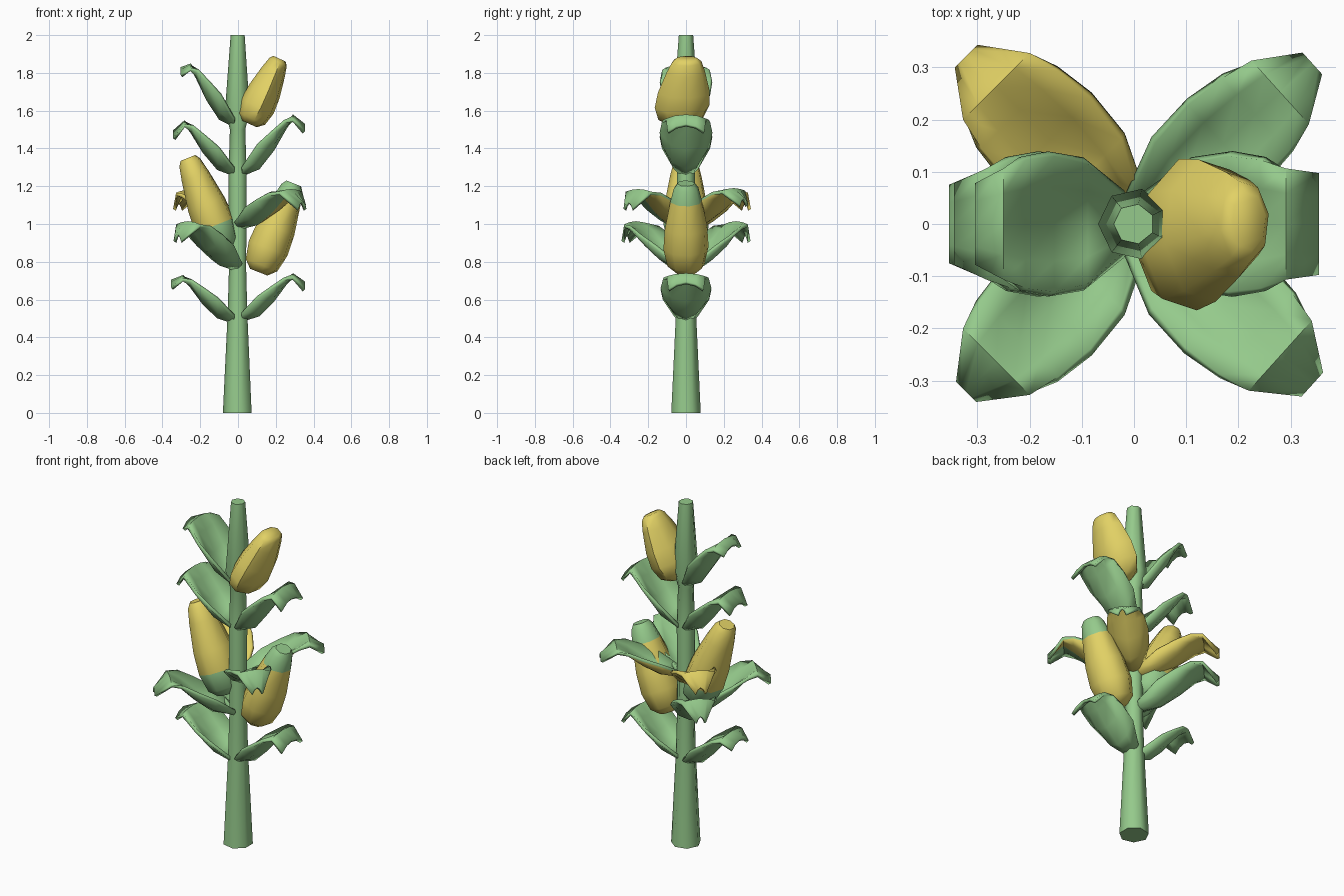
import bpy, math
from mathutils import Vector

if "Cube" in bpy.data.objects:
    bpy.data.objects.remove(bpy.data.objects["Cube"])


def material(name, rgb):
    m = bpy.data.materials.new(name)
    m.diffuse_color = (*rgb, 1)
    m.use_nodes = True
    m.node_tree.nodes["Principled BSDF"].inputs["Base Color"].default_value = m.diffuse_color
    return m


GREEN = material("leaf green", (0.30, 0.59, 0.26))
YELLOW = material("corn yellow", (0.76, 0.64, 0.13))


def add_object(name, verts, faces, mats):
    mesh = bpy.data.meshes.new(name)
    mesh.from_pydata(verts, [], faces)
    mesh.update()
    ob = bpy.data.objects.new(name, mesh)
    bpy.context.collection.objects.link(ob)
    for m in mats:
        mesh.materials.append(m)
    return ob


def loft(name, rings, mats):
    """Skin a list of equal rings and cap both ends."""
    n = len(rings[0])
    verts = [v for ring in rings for v in ring]
    faces = [(i * n + j, i * n + (j + 1) % n, (i + 1) * n + (j + 1) % n, (i + 1) * n + j)
             for i in range(len(rings) - 1) for j in range(n)]
    faces.append(tuple(reversed(range(n))))
    faces.append(tuple(range(len(verts) - n, len(verts))))
    return add_object(name, verts, faces, mats)


def circle(n, phase=0.0):
    return [(math.cos(phase + 2 * math.pi * k / n), math.sin(phase + 2 * math.pi * k / n))
            for k in range(n)]


# stalk: tapered, flaring again under the tip
profile = [(0, .08), (.52, .055), (.76, .048), (1.27, .05), (1.5, .043), (1.6, .069), (2, .039)]
loft("stalk", [[(r * c, r * s, z) for c, s in circle(7, .45)] for z, r in profile], [GREEN])


def leaf(name, deg, z0, length, crest, tip, width, tip_width, top=GREEN, under=GREEN, half=False):
    """Cupped blade that rises to a rounded crest and droops at its end."""
    stations = [(.05, 0, .10, .38),
                (.29, .11 * crest, .50 * crest, .88),
                (.50, .42 * crest, .72 * crest, 1),
                (.68, .78 * crest, .90 * crest, .95),
                (.82, crest, .93 * crest, .82),
                (1, tip, tip - .04, tip_width)]
    a = math.radians(deg)
    out, side = Vector((math.cos(a), math.sin(a), 0)), Vector((-math.sin(a), math.cos(a), 0))
    cols = (-1, -.55, 0, .55, 1)
    n = len(cols)
    verts = [out * (t * length) + side * (u * w * width) + Vector((0, 0, z0 + c + (e - c) * u * u))
             for t, c, e, w in [(t, c, e if i else .03, w)
                                for i, (t, c, e, w) in enumerate(stations)] for u in cols]
    faces = [(i * n + j, (i + 1) * n + j, (i + 1) * n + j + 1, i * n + j + 1)
             for i in range(len(stations) - 1) for j in range(n - 1)]
    ob = add_object(name, verts, faces, [top, top, under])
    # underside takes the next slot; a half-coloured leaf keeps one side plain
    for k, p in enumerate(ob.data.polygons):
        p.material_index = 0 if half and k % (n - 1) < 2 else 1
    mod = ob.modifiers.new("thickness", 'SOLIDIFY')
    mod.thickness = .018
    mod.offset = -1
    mod.material_offset = 1


# side leaves
leaf("lower_leaf_right", 0, .50, .355, .24, .195, .125, .75)
leaf("lower_leaf_left", 180, .49, .355, .24, .215, .125, .6)
leaf("upper_leaf_right", 0, 1.27, .355, .31, .26, .13, .75)
leaf("upper_leaf_left", 180, 1.27, .345, .28, .225, .13, .6)
leaf("top_leaf_left", 180, 1.53, .305, .32, .30, .13, .6)

# diagonal leaves
leaf("middle_leaf_front_left", 225, .77, .455, .245, .18, .11, .25)
leaf("middle_leaf_back_left", 135, .77, .455, .245, .18, .11, .25)
leaf("high_leaf_front_right", -42, .99, .46, .195, .13, .11, .28, GREEN, YELLOW, True)
leaf("high_leaf_back_right", 42, .99, .46, .20, .15, .10, .28, GREEN, YELLOW)
leaf("high_leaf_back_left", 135, .98, .455, .20, .14, .11, .28, YELLOW, YELLOW)


def cob(name, base, end, thick, wide, green_from=2.0, green_to=-1.0):
    """Rounded ear along an axis, with a green husk at one end by position."""
    base, end = Vector(base), Vector(end)
    side = Vector((0, 1, 0))
    normal = side.cross((end - base).normalized()).normalized()
    shape = [(0, .45), (.08, .82), (.27, 1), (.5, .94), (.8, .70), (.95, .54), (1, .38)]
    rings = [[base.lerp(end, t) + normal * (c * r * thick) + side * (s * r * wide)
              for c, s in circle(8, .2)] for t, r in shape]
    ob = loft(name, rings, [YELLOW, GREEN])
    for p in ob.data.polygons:
        t = (p.center - base).dot(end - base) / (end - base).length_squared
        if t > green_from or t < green_to:
            p.material_index = 1


cob("cob_right", (.11, 0, .745), (.295, 0, 1.215), .112, .122, green_from=.8)
cob("cob_left", (-.07, 0, .86), (-.265, 0, 1.35), .112, .122, green_to=.27)
cob("cob_top", (.06, -.03, 1.53), (.22, .005, 1.875), .096, .148)

# smooth shading with crisp creases
for ob in bpy.context.scene.objects:
    ob.select_set(True)
    bpy.context.view_layer.objects.active = ob
bpy.ops.object.shade_smooth_by_angle(angle=math.radians(52))
